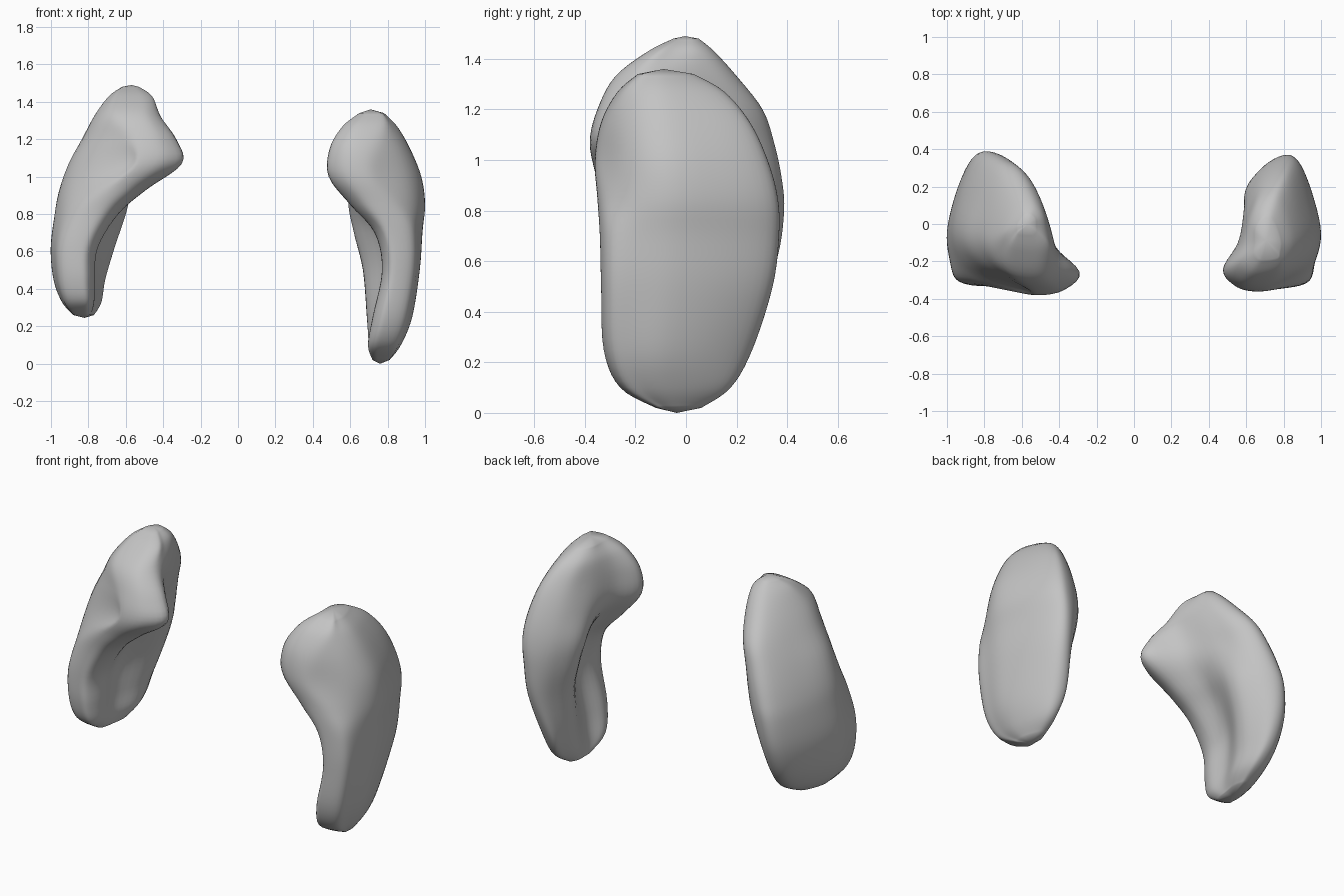
import bpy
import bmesh
from mathutils import Vector

cube = bpy.data.objects.get("Cube")
if cube:
    bpy.data.objects.remove(cube, do_unlink=True)

grey = bpy.data.materials.new("soft grey")
grey.use_nodes = True
GREY = (0.55, 0.55, 0.55, 1)
grey.diffuse_color = GREY
grey.node_tree.nodes["Principled BSDF"].inputs["Base Color"].default_value = GREY


def spline(points, steps, closed=False):
    """Smooth curve through points of any dimension."""
    n = len(points)
    pick = (lambda i: points[i % n]) if closed else (lambda i: points[min(max(i, 0), n - 1)])
    out = []
    for i in range(n if closed else n - 1):
        a, b, c, d = (pick(i + k) for k in (-1, 0, 1, 2))
        for s in range(steps):
            t = s / steps
            out.append([q + 0.5 * t * (r - p + t * (2 * p - 5 * q + 4 * r - w
                        + t * (3 * (q - r) + w - p)))
                        for p, q, r, w in zip(a, b, c, d)])
    if not closed:
        out.append(list(points[-1]))
    return out


def section(outer, head, groove, plate, tip, front, back):
    """Closed outline: outer wall, rear edge, inner groove, front head."""
    depth, width = back - front, outer - head
    lean = outer - tip
    bevel = width * width  # wide sections have a softer outer front corner
    return spline([
        (head + 0.38 * width, front),
        (outer - 0.85 * bevel, front + 0.05 * depth),
        (outer - 0.25 * bevel, front + 0.2 * depth),
        (outer, front + 0.42 * depth),
        (tip + 0.77 * lean, front + 0.72 * depth),
        (tip + 0.4 * lean, back - 0.04 * depth),
        (tip, back),
        (0.4 * tip + 0.6 * plate, back - 0.1 * depth),
        (plate, back - 0.3 * depth),
        (groove, front + 0.4 * depth),
        (head, front + 0.17 * depth),
        (head + 0.15 * width, front + 0.03 * depth),
    ], 5, closed=True)


def build_lobe(name, side, levels, bottom, top):
    bm = bmesh.new()
    rings = []
    for z, *shape in spline(levels, 5):
        rings.append([bm.verts.new((side * x, y, z)) for x, y in section(*shape)])
    count = len(rings[0])
    for low, high in zip(rings, rings[1:]):
        for i in range(count):
            j = (i + 1) % count
            bm.faces.new((low[i], low[j], high[j], high[i]))
    # Rounded ends
    for ring, z in ((rings[0], bottom), (rings[-1], top)):
        centre = sum((v.co for v in ring), Vector()) / count
        centre.z = z
        pole = bm.verts.new(centre)
        for i in range(count):
            bm.faces.new((ring[i], ring[(i + 1) % count], pole))
    bmesh.ops.recalc_face_normals(bm, faces=bm.faces)
    for face in bm.faces:
        face.smooth = True
    mesh = bpy.data.meshes.new(name)
    bm.to_mesh(mesh)
    bm.free()
    mesh.materials.append(grey)
    bpy.context.collection.objects.link(bpy.data.objects.new(name, mesh))


# Columns: height, outer, head, groove, plate, rear tip, front, back
left_levels = [
    (.02, .81, .72, .72, .72, .75, -.12, .06),
    (.1, .87, .695, .72, .70, .75, -.26, .175),
    (.25, .93, .72, .75, .69, .74, -.325, .26),
    (.5, .97, .77, .79, .67, .78, -.335, .34),
    (.7, .985, .73, .76, .62, .79, -.34, .365),
    (.85, 1, .60, .67, .59, .80, -.35, .36),
    (1, .98, .485, .57, .595, .79, -.36, .32),
    (1.15, .92, .49, .56, .61, .77, -.335, .25),
    (1.27, .85, .56, .59, .62, .73, -.27, .15),
    (1.34, .78, .65, .65, .65, .70, -.19, .03),
]
right_levels = [
    (.26, .88, .79, .78, .77, .79, -.19, .06),
    (.33, .94, .77, .77, .73, .78, -.29, .19),
    (.45, .985, .765, .775, .71, .79, -.325, .29),
    (.62, 1, .75, .76, .66, .79, -.33, .36),
    (.8, .98, .64, .68, .60, .77, -.335, .385),
    (.93, .955, .49, .58, .57, .73, -.355, .375),
    (1.07, .905, .30, .47, .54, .68, -.38, .345),
    (1.2, .835, .33, .44, .50, .63, -.35, .30),
    (1.33, .765, .42, .43, .47, .58, -.28, .2),
    (1.43, .69, .46, .47, .48, .55, -.15, .11),
    (1.48, .62, .53, .53, .53, .56, -.05, .05),
]
build_lobe("left_lobe", 1, left_levels, 0, 1.36)
build_lobe("right_lobe", -1, right_levels, .245, 1.49)
